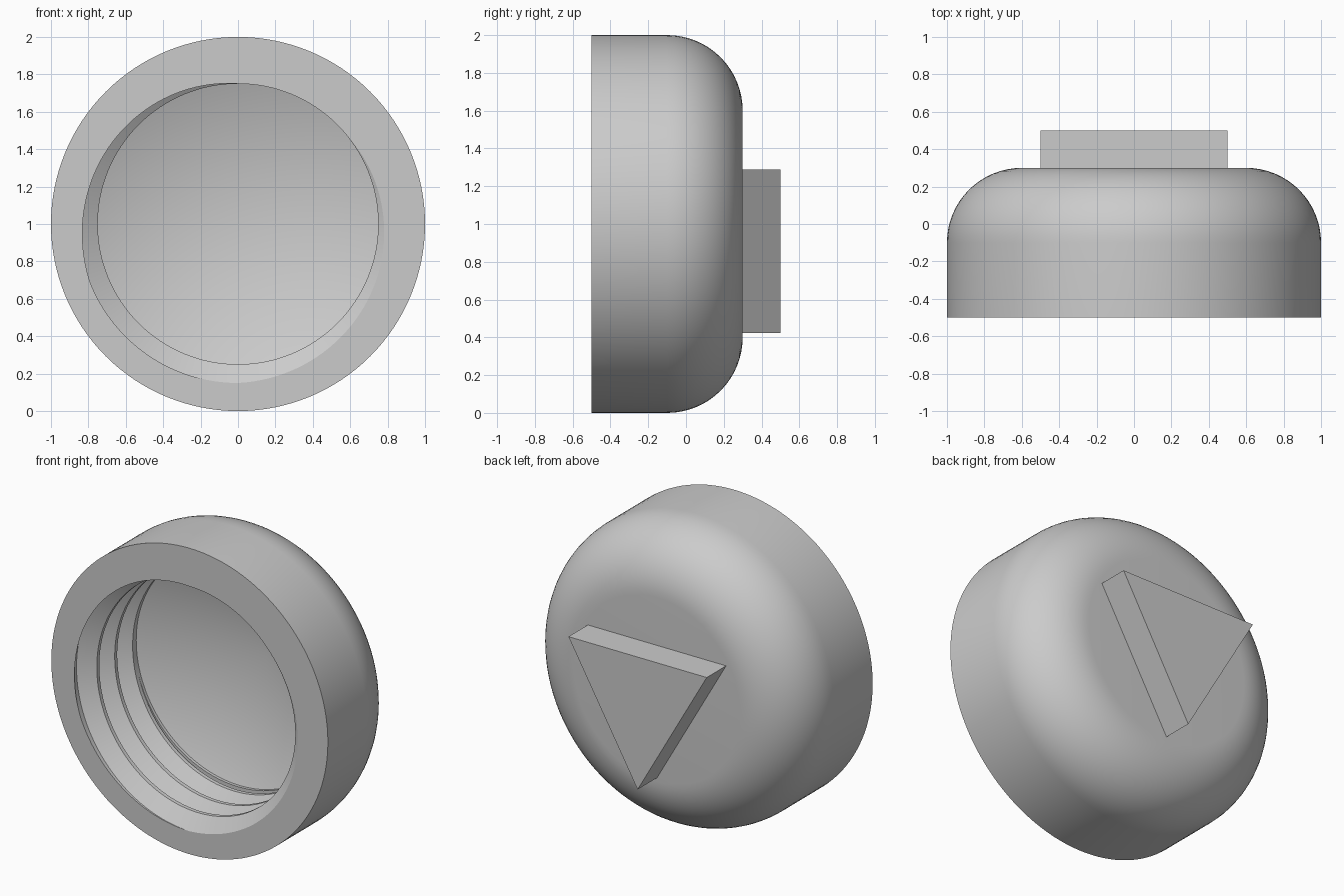
import bpy, bmesh, math

cube = bpy.data.objects.get("Cube")
if cube:
    bpy.data.objects.remove(cube)

FRONT, BACK = -0.5, 0.3
FILLET = 0.4
MINOR, DEPTH, PITCH = 0.75, 0.1, 0.185
THREAD_LEN = 0.5
BREAKS = (0, 0.31, 0.5, 0.86)      # flank and flat limits within one pitch
COLUMNS = 128

grey = bpy.data.materials.new("plain grey")
grey.use_nodes = True
grey.diffuse_color = (0.6, 0.6, 0.6, 1)
grey.node_tree.nodes["Principled BSDF"].inputs["Base Color"].default_value = grey.diffuse_color


def make_object(name, bm):
    bmesh.ops.recalc_face_normals(bm, faces=bm.faces)
    mesh = bpy.data.meshes.new(name)
    bm.to_mesh(mesh)
    bm.free()
    mesh.materials.append(grey)
    obj = bpy.data.objects.new(name, mesh)
    bpy.context.collection.objects.link(obj)
    return obj


def thread_radius(phase):
    """Trapezoid thread: rising flank, root flat, falling flank, crest flat."""
    p = phase % 1
    rise = p / BREAKS[1]
    fall = (BREAKS[3] - p) / (BREAKS[3] - BREAKS[2])
    return MINOR + DEPTH * max(0, min(1, rise, fall))


def section(turn):
    """Radius and y of the cap's cross-section at a fraction of a turn."""
    points = [(0, BACK)]
    for i in range(17):
        a = math.pi / 2 * i / 16
        points.append((1 - FILLET + FILLET * math.sin(a), BACK - FILLET + FILLET * math.cos(a)))
    points.append((1, FRONT))
    # Helical thread, clipped by the front face and the thread end
    for k in range(5):
        for b in BREAKS:
            d = min(THREAD_LEN, max(0, (k + b - turn) * PITCH))
            points.append((thread_radius(turn + d / PITCH), FRONT + d))
    # Plain wall and conical floor
    end = FRONT + THREAD_LEN
    points += [(MINOR, end), (MINOR, end + 0.02), (0, BACK - 0.002)]
    return points


# Threaded cap body
bm = bmesh.new()
columns = []
for i in range(COLUMNS + 1):
    turn = i / COLUMNS
    a = 2 * math.pi * turn
    columns.append([bm.verts.new((-r * math.sin(a), y, 1 + r * math.cos(a)))
                    for r, y in section(turn)])
for left, right in zip(columns, columns[1:]):
    for j in range(len(left) - 1):
        bm.faces.new((left[j], left[j + 1], right[j + 1], right[j]))
bmesh.ops.remove_doubles(bm, verts=bm.verts, dist=0.00005)
cap = make_object("cap_body", bm)

# Triangular block on the back
bm = bmesh.new()
corners = [math.radians(a) for a in (60, 180, 300)]
size = 1 / math.sqrt(3)
base = bm.faces.new([bm.verts.new((size * math.sin(a), BACK, 1 + size * math.cos(a)))
                     for a in corners])
top = bmesh.ops.extrude_face_region(bm, geom=[base], use_keep_orig=True)
bmesh.ops.translate(bm, vec=(0, 0.2, 0),
                    verts=[v for v in top["geom"] if isinstance(v, bmesh.types.BMVert)])
make_object("triangular_block", bm)

bpy.ops.object.select_all(action='DESELECT')
cap.select_set(True)
bpy.context.view_layer.objects.active = cap
bpy.ops.object.shade_smooth_by_angle(angle=math.radians(30))
